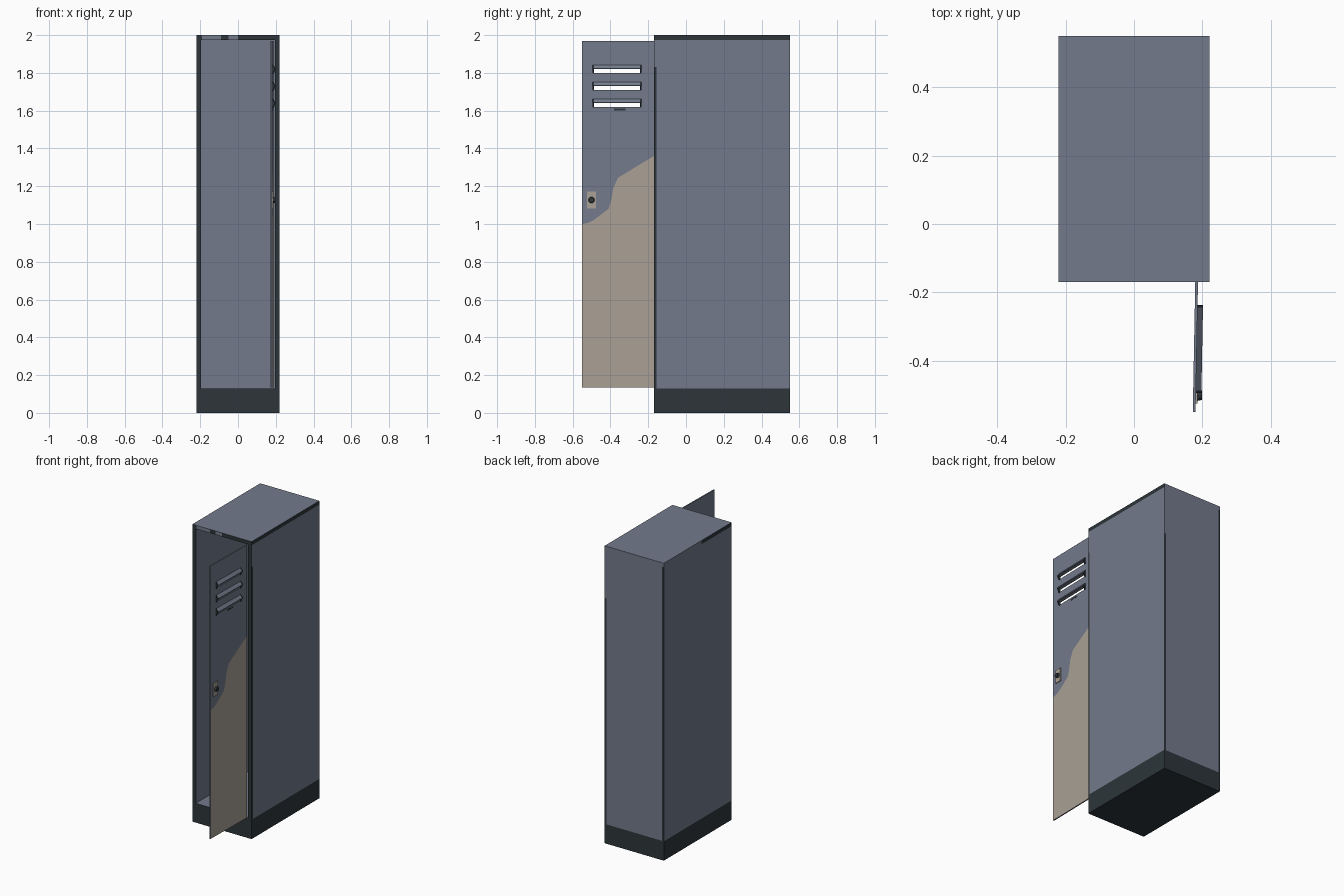
import bpy, bmesh, math
from mathutils import Vector, Matrix

if "Cube" in bpy.data.objects:
    bpy.data.objects.remove(bpy.data.objects["Cube"])


def mat(name, rgb):
    m = bpy.data.materials.new(name)
    m.diffuse_color = (*rgb, 1)
    m.use_nodes = True
    m.node_tree.nodes["Principled BSDF"].inputs["Base Color"].default_value = m.diffuse_color
    return m


BLUE = mat("blue grey paint", (0.171, 0.195, 0.258))
DARK = mat("dark worn metal", (0.026, 0.036, 0.042))
BEIGE = mat("beige paint", (0.402, 0.356, 0.305))


def finish(name, bm, mats):
    me = bpy.data.meshes.new(name)
    bm.to_mesh(me)
    bm.free()
    for m in mats:
        me.materials.append(m)
    ob = bpy.data.objects.new(name, me)
    bpy.context.collection.objects.link(ob)
    return ob


# locker body: box with a recessed front opening
X, Y0, Y1, H = 0.22, -0.17, 0.55, 2.0
bm = bmesh.new()
bmesh.ops.create_cube(bm, size=1)
for v in bm.verts:
    v.co = Vector((v.co.x * 2 * X, Y0 if v.co.y < 0 else Y1, 0 if v.co.z < 0 else H))
bm.normal_update()
front = next(f for f in bm.faces if f.normal.y < -0.9)
bmesh.ops.inset_individual(bm, faces=[front], thickness=0.02)
for v in front.verts:
    v.co = Vector((math.copysign(0.195, v.co.x), Y0, 0.13 if v.co.z < 1 else 1.975))
back = bmesh.ops.extrude_discrete_faces(bm, faces=[front])["faces"][0]
for v in back.verts:
    v.co.y = 0.53

# cut the outlines of the worn dark edges
cuts = [((0, 0, z), (0, 0, 1)) for z in (0.13, 1.65, 1.83, 1.975)]
cuts += [((0, y, 0), (0, 1, 0)) for y in (-0.157, 0.15)]
cuts += [((x, 0, 0), (1, 0, 0)) for x in (-0.208, 0.208, -0.19, -0.09, -0.05, 0.0)]
for co, no in cuts:
    bmesh.ops.bisect_plane(bm, geom=bm.verts[:] + bm.edges[:] + bm.faces[:],
                           plane_co=co, plane_no=no, dist=1e-5)
bm.normal_update()
for f in bm.faces:
    c, n = f.calc_center_median(), f.normal
    dark = False
    if c.z < 0.001:
        dark = True
    elif c.y < Y0 + 0.001:                       # front frame
        chipped = -0.19 < c.x < -0.09 or -0.05 < c.x < 0.0
        dark = not (c.z > 1.975 and chipped)
    elif c.x > X - 0.001:                        # right side
        dark = c.z < 0.13 or c.z > 1.975 or (c.y < -0.157 and c.z < 1.83)
    elif c.x < -X + 0.001:                       # left side
        dark = c.z < 0.13 or (c.z > 1.975 and c.y < 0.15)
    elif c.y > Y1 - 0.001:                       # back
        dark = c.z < 0.13 or (c.x < -0.208 and c.z < 1.975) or (c.x > 0.208 and c.z < 1.65)
    f.material_index = int(dark)
finish("locker_body", bm, [BLUE, DARK])

# open door parts share one hinge transform (outer face is local x = 0)
HINGE = Matrix.Translation((0.187, -0.17, 0)) @ Matrix.Rotation(-0.019, 4, 'Z')
slots = (1.62, 1.71, 1.80)
SLOT_H = 0.02
L0, L1 = -0.32, -0.07

# door panel: columns follow the wavy paint line, slots are left open
line = [(-0.38, 1.0), (-0.35, 1.005), (L0, 1.02), (-0.28, 1.05), (-0.24, 1.08), (-0.225, 1.13),
        (-0.215, 1.19), (-0.19, 1.245), (-0.14, 1.275), (L1, 1.318), (0, 1.36)]
bm = bmesh.new()
cols = []
for y, wave in line:
    zs = [0.135, wave]
    for s in slots:
        zs += [s, s + SLOT_H]
    zs.append(1.97)
    cols.append([bm.verts.new((0, y, z)) for z in zs])
for a, b in zip(cols, cols[1:]):
    louvred = a[0].co.y > L0 - 0.001 and b[0].co.y < L1 + 0.001
    for i in range(len(a) - 1):
        if louvred and i in (2, 4, 6):
            continue
        f = bm.faces.new((a[i], b[i], b[i + 1], a[i + 1]))
        f.material_index = int(i > 0)
door = finish("door", bm, [BEIGE, BLUE])
door.matrix_world = HINGE
solid = door.modifiers.new("thickness", 'SOLIDIFY')
solid.thickness = 0.008
solid.offset = -1
solid.material_offset = 1
solid.material_offset_rim = 1

# louvre hoods: wedges over each slot with dark ends
for k, s in enumerate(slots):
    bm = bmesh.new()
    prof = [(0, s + 0.042), (0, s + SLOT_H), (0.014, s + SLOT_H), (0.016, s + SLOT_H + 0.003)]
    for ya, yb, m in ((L0 - 0.004, L0 + 0.004, 1), (L0 + 0.004, L1 - 0.004, 0),
                      (L1 - 0.004, L1 + 0.004, 1)):
        low = -0.004 if m else SLOT_H
        pts = prof if not m else [prof[0], (0, s + low), (0.004, s + low), prof[3]]
        ra = [bm.verts.new((x, ya, z)) for x, z in pts]
        rb = [bm.verts.new((x, yb, z)) for x, z in pts]
        fs = [bm.faces.new(ra), bm.faces.new(rb[::-1])]
        for i in range(4):
            j = (i + 1) % 4
            fs.append(bm.faces.new((ra[j], ra[i], rb[i], rb[j])))
        for f in fs:
            f.material_index = m
    bmesh.ops.recalc_face_normals(bm, faces=bm.faces[:])
    finish(f"louvre_{k + 1}", bm, [BLUE, DARK]).matrix_world = HINGE


def door_plate(name, y, z, w, h, depth, m):
    bm = bmesh.new()
    bmesh.ops.create_cube(bm, size=1, matrix=Matrix.Translation((depth / 2, y, z))
                          @ Matrix.Diagonal((depth, w, h, 1)))
    finish(name, bm, [m]).matrix_world = HINGE


# lock plate, knob and chipped paint marks
door_plate("lock_plate", -0.33, 1.127, 0.048, 0.09, 0.005, BEIGE)
door_plate("paint_chip", -0.18, 1.607, 0.06, 0.01, 0.001, DARK)
bm = bmesh.new()
bmesh.ops.create_cone(bm, cap_ends=True, segments=12, radius1=0.017, radius2=0.014, depth=0.014,
                      matrix=Matrix.Translation((0.011, -0.33, 1.127))
                      @ Matrix.Rotation(math.pi / 2, 4, 'Y'))
finish("lock_knob", bm, [DARK]).matrix_world = HINGE
